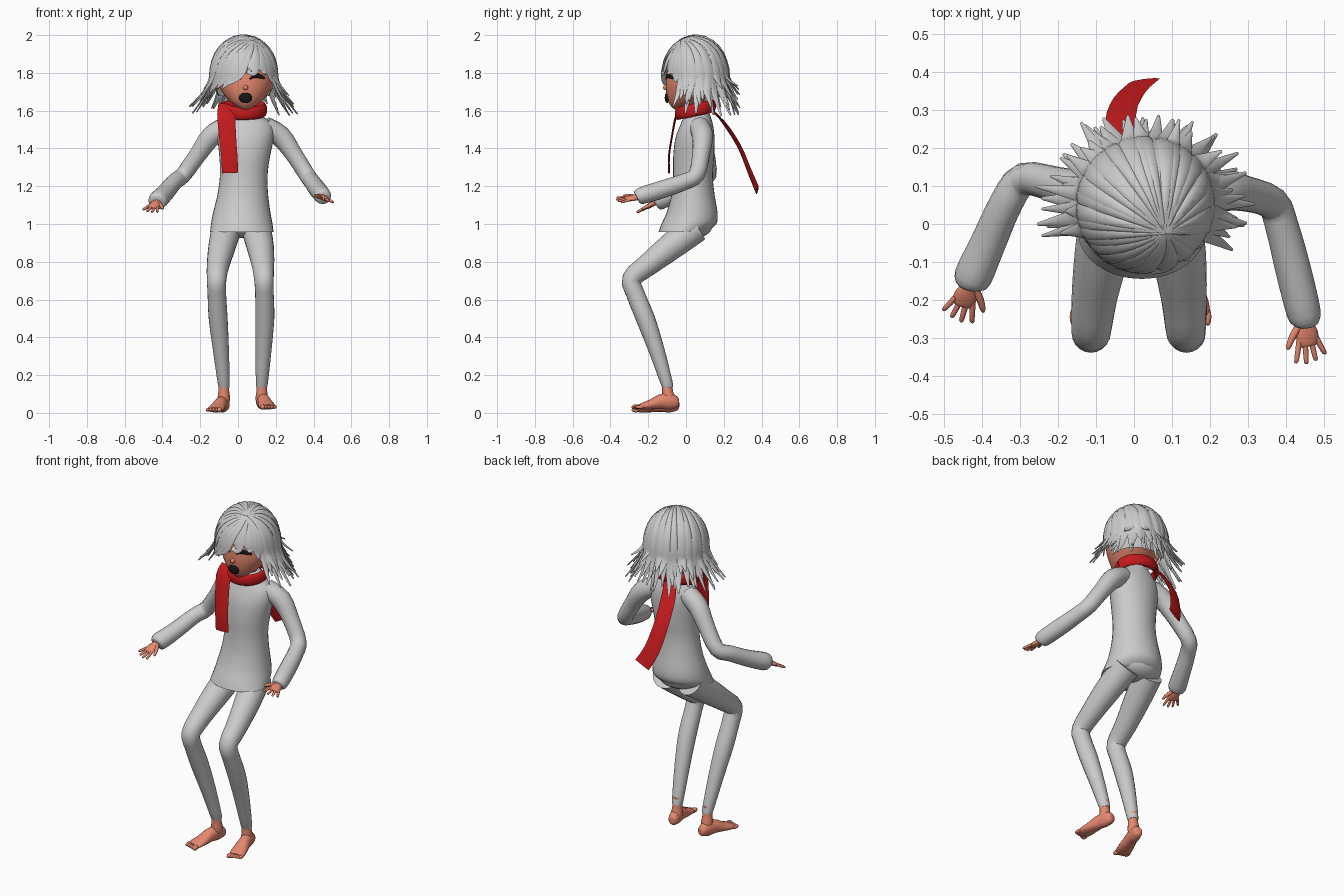
import bpy, bmesh, random
from math import sin, cos, pi, radians, sqrt
from mathutils import Vector

if "Cube" in bpy.data.objects:
    bpy.data.objects.remove(bpy.data.objects["Cube"])

random.seed(4)


def material(name, rgb):
    m = bpy.data.materials.new(name)
    m.diffuse_color = (*rgb, 1)
    m.use_nodes = True
    m.node_tree.nodes["Principled BSDF"].inputs["Base Color"].default_value = m.diffuse_color
    return m


SKIN = material("skin", (0.80, 0.25, 0.16))
RED = material("red_cloth", (0.55, 0.01, 0.012))
BLACK = material("black", (0.01, 0.008, 0.008))


def resample(pts, n):
    """Catmull-Rom through points of any dimension."""
    out, last = [], len(pts) - 1
    for i in range(last):
        a, b, c, d = (pts[max(0, min(last, i + k))] for k in (-1, 0, 1, 2))
        for s in range(n):
            t = s / n
            out.append([0.5 * (2 * q + (r - p) * t + (2 * p - 5 * q + 4 * r - w) * t * t
                               + (3 * q - p - 3 * r + w) * t ** 3) for p, q, r, w in zip(a, b, c, d)])
    return out + [list(pts[-1])]


def sweep(bm, pts, sides=16, up=(0, 0, 1), centre=None, axis=None, n=3):
    """Loft ellipses along points (x, y, z, half_width[, half_depth]); depth is along up."""
    pts = resample([p if len(p) == 5 else (*p, p[3]) for p in pts], n)
    P = [Vector(p[:3]) for p in pts]
    rings = []
    for i, p in enumerate(pts):
        t = Vector(axis) if axis else (P[min(i + 1, len(P) - 1)] - P[max(i - 1, 0)]).normalized()
        u = P[i] - Vector(centre) if centre else Vector(up)
        u = (u - t * u.dot(t)).normalized()
        s = t.cross(u)
        a, b = max(p[3], 0.001), max(p[4], 0.001)
        rings.append([bm.verts.new(P[i] + s * a * cos(2 * pi * k / sides) + u * b * sin(2 * pi * k / sides))
                      for k in range(sides)])
    for r, q in zip(rings, rings[1:]):
        for k in range(sides):
            j = (k + 1) % sides
            bm.faces.new((r[k], r[j], q[j], q[k]))
    bm.faces.new(rings[0][::-1])
    bm.faces.new(rings[-1])


def ball(bm, loc, radii, seg=20):
    vs = bmesh.ops.create_uvsphere(bm, u_segments=seg, v_segments=seg // 2, radius=1)["verts"]
    for v in vs:
        v.co = Vector(loc) + Vector([c * r for c, r in zip(v.co, radii)])


def finish(name, bm, mat=None, angle=60):
    bmesh.ops.recalc_face_normals(bm, faces=bm.faces)
    me = bpy.data.meshes.new(name)
    bm.to_mesh(me)
    bm.free()
    ob = bpy.data.objects.new(name, me)
    bpy.context.collection.objects.link(ob)
    if mat:
        me.materials.append(mat)
    bpy.ops.object.select_all(action='DESELECT')
    bpy.context.view_layer.objects.active = ob
    ob.select_set(True)
    bpy.ops.object.shade_smooth_by_angle(angle=radians(angle))
    return ob


def part(name, pts, mat=None, **kw):
    bm = bmesh.new()
    sweep(bm, pts, **kw)
    return finish(name, bm, mat)


# Sweater body: stacked ellipses x, y, z, half width, half depth
part("sweater", [(.02, -.02, .957, .168, .125), (.02, .015, 1.0, .163, .145), (.02, .032, 1.06, .152, .135),
                 (.025, .037, 1.15, .135, .115), (.03, .037, 1.25, .126, .105), (.035, .04, 1.35, .133, .108),
                 (.04, .047, 1.45, .148, .104), (.04, .056, 1.52, .145, .088), (.035, .06, 1.57, .10, .07),
                 (.03, .06, 1.61, .06, .055)], sides=32, up=(0, 1, 0), axis=(0, 0, 1))
bm = bmesh.new()
ball(bm, (.015, .04, .99), (.13, .10, .065))
finish("pelvis", bm)

# Sleeves
part("sleeve_left", [(-.06, .07, 1.515, .055), (-.14, .085, 1.465, .056), (-.21, .105, 1.37, .047),
                     (-.29, .118, 1.26, .044), (-.335, .06, 1.225, .044), (-.385, -.05, 1.165, .047),
                     (-.425, -.14, 1.125, .05), (-.432, -.16, 1.115, .036)])
part("sleeve_right", [(.14, .07, 1.515, .055), (.225, .088, 1.465, .056), (.295, .08, 1.37, .047),
                      (.365, .055, 1.26, .044), (.39, -.005, 1.225, .044), (.42, -.12, 1.185, .047),
                      (.448, -.235, 1.15, .045), (.452, -.26, 1.14, .034)])


# Hands: palm, four fanned fingers and a thumb
def hand(name, wrist, aim, inner):
    w, d = Vector(wrist), Vector(aim).normalized()
    s = Vector(inner)
    s = (s - d * s.dot(d)).normalized()
    up = d.cross(s)
    bm = bmesh.new()
    P = lambda f, k, h=0: tuple(w + d * f + s * k + up * h)
    sweep(bm, [(*P(-.03, 0), .02, .018), (*P(.01, 0), .022, .015), (*P(.04, 0), .031, .014),
               (*P(.068, 0), .028, .010), (*P(.074, 0), .02, .006)], sides=12, up=up)
    for k, ln in zip((-.024, -.008, .008, .024), (.048, .06, .064, .056)):
        sweep(bm, [(*P(.055, k), .008), (*P(.055 + ln * .5, k * 1.35), .0075),
                   (*P(.055 + ln * .95, k * 1.7), .006), (*P(.055 + ln, k * 1.7), .002)], sides=8, up=up, n=2)
    sweep(bm, [(*P(.012, .015), .011), (*P(.04, .04), .010), (*P(.065, .056), .007), (*P(.072, .06), .002)],
          sides=8, up=up, n=2)
    finish(name, bm, SKIN)


hand("hand_left", (-.43, -.155, 1.118), (-.04, -.10, -.055), (1, -.3, -.1))
hand("hand_right", (.45, -.25, 1.143), (.02, -.13, -.02), (-1, 0, .35))

# Legs and bare feet
YZR = [(.05, .98, .08), (-.08, .88, .072), (-.2, .785, .06), (-.287, .71, .052), (-.268, .63, .049),
       (-.215, .5, .05), (-.155, .33, .042), (-.1, .15, .031), (-.1, .14, .024)]
for side, xs, toe in (("left", (-.06, -.085, -.105, -.113, -.112, -.105, -.09, -.075, -.075), -.045),
                      ("right", (.095, .118, .132, .137, .14, .142, .135, .126, .126), .03)):
    part("leg_" + side, [(x, *q) for x, q in zip(xs, YZR)], up=(1, 0, 0), sides=20)
    x0 = xs[-1]
    z0 = 0 if side == "left" else .015
    bm = bmesh.new()
    F = lambda y, z, w, h, k=0: (x0 + toe * (-.07 - y) / .16 + k, y, z + z0, w, h)
    sweep(bm, [(x0, -.1, .18, .027), (x0, -.098, .12, .028), (x0, -.092, .07, .033), (x0, -.09, .03, .02)],
          up=(0, 1, 0))
    sweep(bm, [F(-.038, .035, .008, .008), F(-.045, .036, .024, .026), F(-.08, .045, .032, .043),
               F(-.13, .045, .034, .040), F(-.18, .031, .041, .028), F(-.225, .021, .045, .019),
               F(-.25, .016, .040, .013)])
    for i in range(5):
        r = .014 if i == 4 else .0095
        k = (-.036 + .017 * i) * (1 if side == "left" else -1)
        c = F(-.245 - .005 * i, .016, 0, 0, k)
        ball(bm, c[:3], (r, .024, r), 12)
    finish("foot_" + side, bm, SKIN)

# Head, neck, nose, ears
bm = bmesh.new()
sweep(bm, [(.04, -.045, 1.605, .012, .012), (.04, -.034, 1.62, .042, .042), (.04, -.008, 1.65, .085, .087),
           (.04, .02, 1.70, .126, .125), (.04, .035, 1.75, .148, .142), (.04, .045, 1.81, .15, .148),
           (.04, .05, 1.87, .135, .138), (.04, .05, 1.93, .095, .10), (.04, .05, 1.96, .03, .03)],
      sides=32, up=(0, 1, 0), axis=(0, 0, 1))
head = finish("head", bm, SKIN)
part("neck", [(.03, .06, 1.55, .05), (.035, .05, 1.62, .048), (.04, .04, 1.70, .05)], SKIN, up=(0, 1, 0))
bm = bmesh.new()
ball(bm, (.04, -.106, 1.722), (.014, .016, .014), 12)
for x in (-.11, .19):
    ball(bm, (x, .05, 1.745), (.016, .024, .035), 12)
finish("nose_and_ears", bm, SKIN)

# Closed eyes and open mouth laid on the face
bpy.context.view_layer.update()


def on_face(x, z):
    return head.ray_cast(Vector((x, -1, z)), Vector((0, 1, 0)))[1]


for side, sx in (("left", -1), ("right", 1)):
    arc = [on_face(.04 + sx * x, z) for x, z in ((.022, 1.768), (.045, 1.782), (.07, 1.784), (.1, 1.772))]
    part("eye_" + side, [(*p, .005, r) for p, r in zip(arc, (.004, .009, .013, .005))], BLACK, sides=10)
bm = bmesh.new()
m = on_face(.04, 1.668)
ball(bm, m, (.035, .013, .028))
finish("mouth", bm, BLACK)

# Scarf: neck wrap, front tail, blown back tail
ring = [(.025 + .115 * cos(a), .05 + .095 * sin(a), 1.605 + .02 * sin(a), .014, .034)
        for a in [2 * pi * i / 14 for i in range(15)]]
part("scarf_wrap", ring, RED, sides=12)
part("scarf_front", [(-.055, -.01, 1.63, .045, .006), (-.062, -.05, 1.58, .048, .006), (-.055, -.075, 1.46, .045, .005),
                     (-.046, -.09, 1.36, .043, .005), (-.042, -.09, 1.27, .043, .005)], RED, up=(0, -1, 0), sides=8)
part("scarf_back", [(.03, .12, 1.615, .035, .006), (-.02, .19, 1.55, .042, .006), (-.035, .28, 1.415, .042, .005),
                    (-.012, .34, 1.27, .045, .005), (.028, .378, 1.18, .047, .005)], RED, up=(-.25, 1, .2), sides=8)

# Hair cap with the face opening cut out
C, R = Vector((.03, .05, 1.79)), Vector((.172, .17, .2))
bm = bmesh.new()
ball(bm, C, R * .96, 40)
gone = []
for f in bm.faces:
    p = f.calc_center_median()
    if (p.y < 0 and p.z < 1.81 + .45 * (p.x - .03)) or p.z < 1.68:
        gone.append(f)
bmesh.ops.delete(bm, geom=gone, context='FACES')
finish("hair_cap", bm)


# Hair locks run from the crown over the skull, then drop and flare
def lock(bm, phi, drop, flare, width, sweep_deg=0, reach=1.0, lift=1.0):
    cx, cy = .29, -.41
    pts = []
    for i in range(9):
        s = i / 8
        t, q = min(1, s / .55) * reach, max(0, (s - .55) / .45)
        a = radians(phi + sweep_deg * s)
        k = sin(t * pi / 2)
        ux, uy = cx + (cos(a) - cx) * k, cy + (sin(a) - cy) * k
        z = R.z * sqrt(max(0, 1 - ux * ux - uy * uy))
        g = lift * (1 + flare * q ** 1.6)
        w = width * (.25 + .75 * min(1, s * 2.2)) * (1 - .85 * max(0, (s - .5) / .5) ** 1.5)
        pts.append((C.x + R.x * ux * g, C.y + R.y * uy * g, C.z + z * lift - drop * q, w, .0035 + .006 * (1 - s)))
    sweep(bm, pts, sides=8, centre=(C.x, C.y, 1.7), n=2)


bm = bmesh.new()
for i in range(34):                      # long under layer, sides and back
    phi = -22 + 226 * i / 33
    side = abs(cos(radians(phi)))
    lock(bm, phi, random.uniform(.15, .22), random.uniform(.2, .4) + .3 * side,
         random.uniform(.024, .03), random.uniform(-8, 8))
for i in range(22):                      # shorter top layer
    phi = -25 + 232 * i / 21
    lock(bm, phi + random.uniform(-4, 4), random.uniform(.06, .15), random.uniform(.15, .4),
         random.uniform(.022, .03), random.uniform(-10, 10), lift=1.03)
finish("hair_locks", bm)

bm = bmesh.new()
for phi, drop, sw, reach in ((-75, .06, -40, .97), (-85, .07, -42, 1), (-97, .07, -42, 1), (-110, .08, -42, 1),
                             (-124, .10, -40, 1), (-138, .12, -35, 1), (-60, .01, -25, .92), (-48, .02, -5, .9),
                             (-36, .05, 0, .95), (-28, .12, 4, 1)):
    lock(bm, phi, drop, .06, .032, sw, reach, 1.01)
finish("fringe", bm)
